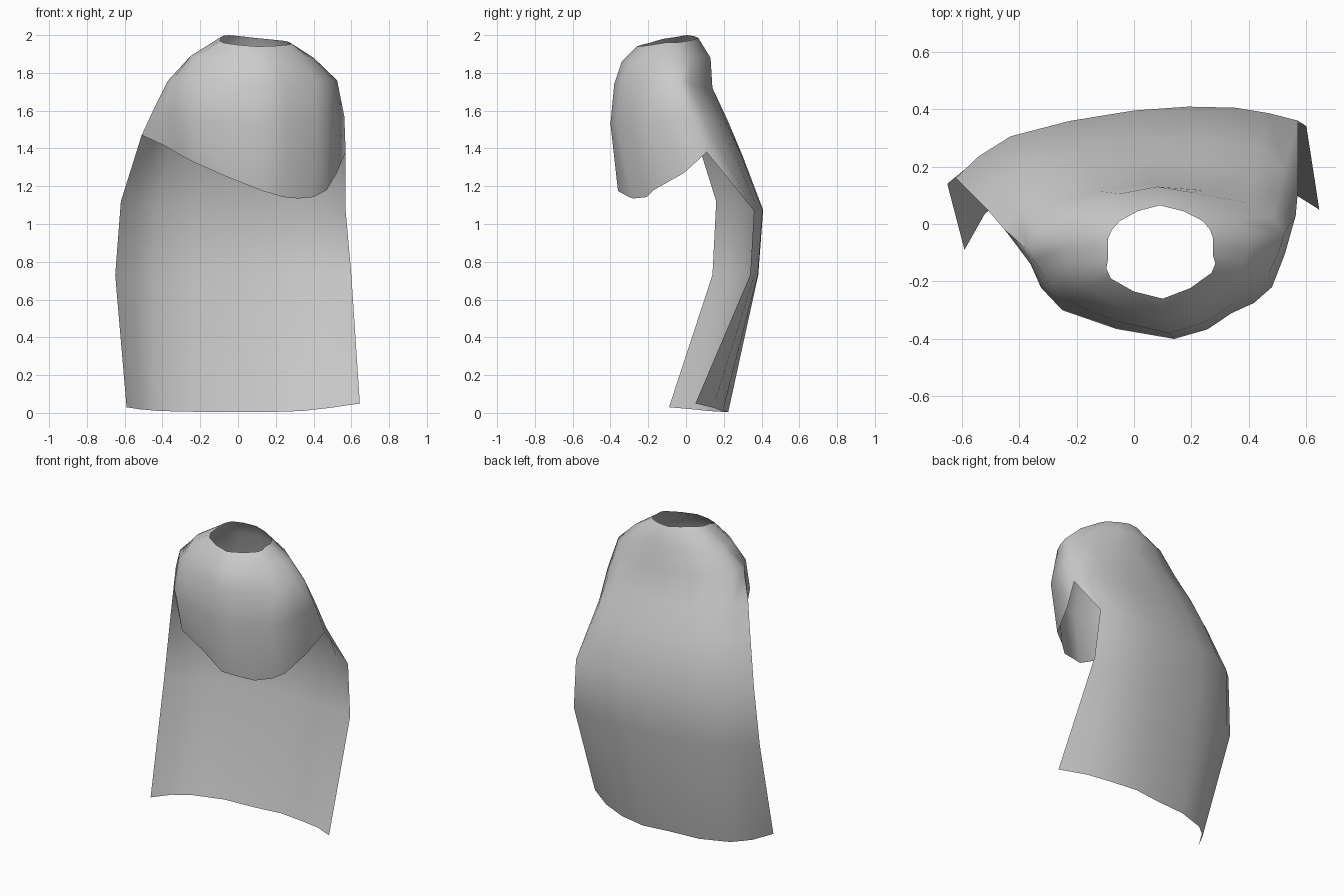
import bpy, bmesh, math
from mathutils import Vector

# Front of the shoulder mantle: rows from neck to hem, left to right
front = [
    [(-.09, -.05, 1.99), (-.09, -.12, 1.98), (-.08, -.19, 1.96), (.10, -.26, 1.94), (.27, -.17, 1.95), (.275, -.11, 1.96), (.275, -.05, 1.96)],
    [(-.25, -.05, 1.89), (-.24, -.13, 1.89), (-.17, -.22, 1.88), (.11, -.34, 1.86), (.30, -.24, 1.87), (.38, -.14, 1.88), (.40, -.03, 1.88)],
    [(-.37, -.09, 1.76), (-.32, -.17, 1.76), (-.23, -.27, 1.75), (.12, -.38, 1.74), (.34, -.28, 1.75), (.47, -.17, 1.76), (.525, -.03, 1.76)],
    [(-.45, -.02, 1.60), (-.36, -.14, 1.58), (-.25, -.30, 1.55), (.14, -.40, 1.53), (.34, -.31, 1.53), (.48, -.22, 1.54), (.563, .03, 1.57)],
    [(-.51, .05, 1.47), (-.38, -.11, 1.41), (-.23, -.27, 1.325), (.13, -.36, 1.175), (.32, -.28, 1.135), (.47, -.17, 1.18), (.57, .11, 1.38)],
]
# Back: same side seams, then carries on to the floor
back = [
    [front[0][0], (-.05, .01, 2.0), (.09, .065, 1.985), (.24, .01, 1.97), front[0][-1]],
    [front[1][0], (-.16, .06, 1.89), (.08, .13, 1.88), (.30, .07, 1.88), front[1][-1]],
    [front[2][0], (-.28, .06, 1.75), (.07, .14, 1.72), (.41, .07, 1.73), front[2][-1]],
    [front[3][0], (-.33, .15, 1.56), (.03, .22, 1.55), (.42, .17, 1.55), front[3][-1]],
    [front[4][0], (-.37, .22, 1.38), (.02, .30, 1.36), (.44, .26, 1.36), front[4][-1]],
    [(-.62, .16, 1.12), (-.43, .305, 1.10), (0, .395, 1.08), (.35, .405, 1.07), (.57, .36, 1.07)],
    [(-.65, .14, .73), (-.43, .29, .73), (0, .37, .73), (.35, .38, .73), (.60, .34, .73)],
    [(-.59, -.09, .03), (-.42, .12, .01), (-.02, .20, .005), (.34, .195, .01), (.645, .05, .05)],
]


def smooth_row(pts, steps):
    """Catmull-Rom resampling of one row."""
    p = [Vector(q) for q in pts]
    p = [2 * p[0] - p[1]] + p + [2 * p[-1] - p[-2]]
    out = []
    for i in range(1, len(p) - 2):
        a, b, c, d = p[i - 1:i + 3]
        for s in range(steps):
            t = s / steps
            out.append(.5 * (2 * b + (c - a) * t + (2 * a - 5 * b + 4 * c - d) * t * t
                             + (3 * b - a - 3 * c + d) * t ** 3))
    return out + [p[-2]]


def cloth(bm, rows, steps, fold):
    """Grid of quads; the last row is pleated along y."""
    rows = [smooth_row(r, steps) for r in rows]
    for i in range(1, len(rows[-1]) - 1):
        rows[-1][i].y += fold * (i % 2)
    grid = [[bm.verts.new(v) for v in r] for r in rows]
    for r0, r1 in zip(grid, grid[1:]):
        for i in range(len(r0) - 1):
            bm.faces.new((r0[i], r1[i], r1[i + 1], r0[i + 1]))


# Cape with mantle, welded at the side seams
bm = bmesh.new()
cloth(bm, front, 2, .03)
cloth(bm, back, 2, .012)
bmesh.ops.remove_doubles(bm, verts=bm.verts, dist=.0005)
bmesh.ops.recalc_face_normals(bm, faces=bm.faces)
mesh = bpy.data.meshes.new("cape")
bm.to_mesh(mesh)
bm.free()
cape = bpy.data.objects.new("cape", mesh)
bpy.context.collection.objects.link(cape)
bpy.context.view_layer.objects.active = cape
cape.select_set(True)
bpy.ops.object.shade_smooth_by_angle(angle=math.radians(60))
